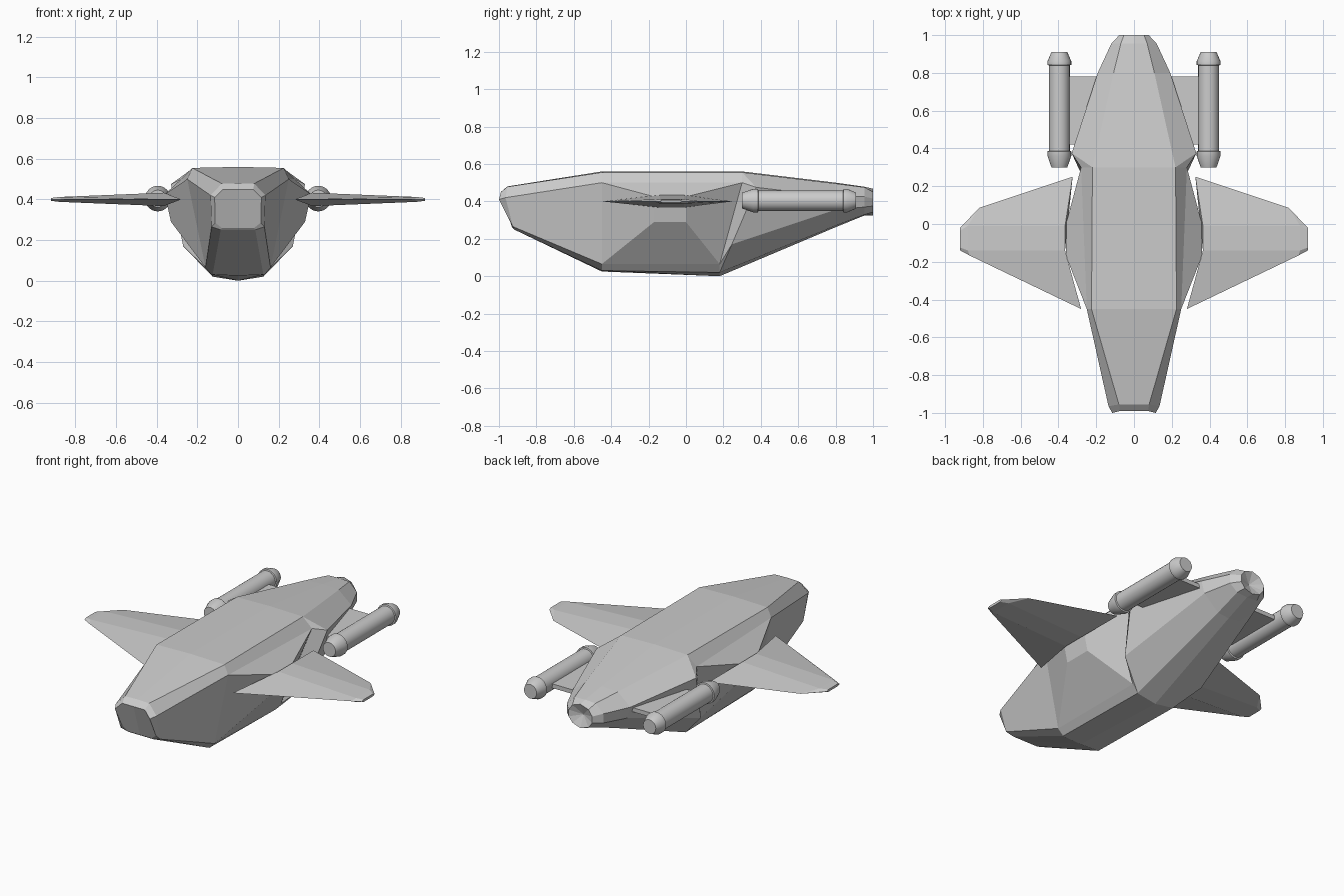
import bpy, bmesh, math

if "Cube" in bpy.data.objects:
    bpy.data.objects.remove(bpy.data.objects["Cube"])


def loft(name, rings, closed=True, caps=(True, True), skip=(), extra=None):
    """Skin point rings, then mirror the half model across x = 0."""
    bm = bmesh.new()
    vs = [[bm.verts.new(p) for p in r] for r in rings]
    n = len(rings[0])
    for i in range(len(vs) - 1):
        for j in range(n if closed else n - 1):
            if (i, j) not in skip:
                k = (j + 1) % n
                bm.faces.new((vs[i][j], vs[i][k], vs[i + 1][k], vs[i + 1][j]))
    if caps[0]:
        bm.faces.new(vs[0])
    if caps[1]:
        bm.faces.new(vs[-1])
    if extra:
        extra(bm, vs)
    bmesh.ops.remove_doubles(bm, verts=bm.verts, dist=0.0005)
    bmesh.ops.recalc_face_normals(bm, faces=bm.faces)
    me = bpy.data.meshes.new(name)
    bm.to_mesh(me)
    bm.free()
    ob = bpy.data.objects.new(name, me)
    bpy.context.collection.objects.link(ob)
    m = ob.modifiers.new("mirror", 'MIRROR')
    m.use_axis[0] = True
    m.merge_threshold = 0.0005
    return ob


# Hull half sections, nose to tail: top centre, top edge, shoulder, chine, keel edge, keel
hull = [
    [(0, -.99, .45), (.075, -.99, .45), (.115, -1, .41), (.112, -.937, .285), (.08, -.93, .26), (0, -.93, .26)],
    [(0, -.955, .48), (.08, -.955, .478), (.135, -.965, .42), (.13, -.925, .265), (.085, -.92, .25), (0, -.92, .25)],
    [(0, -.45, .56), (.225, -.45, .555), (.25, -.45, .5), (.16, -.45, .065), (.125, -.45, .03), (0, -.45, .025)],
    [(0, .3, .56), (.22, .3, .555), (.28, .3, .5), (.16, .18, .065), (.125, .18, .02), (0, .18, 0)],
    [(0, .3, .56), (.22, .3, .555), (.33, .375, .475), (.27, .245, .17), (.125, .18, .02), (0, .18, 0)],
    [(0, .8, .5), (.108, .8, .495), (.192, .8, .425), (.172, .8, .355), (.075, .8, .27), (0, .8, .262)],
    [(0, .955, .478), (.07, .955, .475), (.12, .955, .425), (.12, .955, .37), (.07, .955, .33), (0, .955, .325)],
    [(0, 1, .468), (.053, 1, .45), (.078, 1, .415), (.078, 1, .375), (.053, 1, .343), (0, 1, .325)],
    [(0, .97, .396)] * 6,
]


def wing_mount(bm, vs):
    # Raised pad on the hull side carrying the wing
    pad = [bm.verts.new(p) for p in
           ((.36, -.17, .425), (.36, 0, .425), (.33, 0, .29), (.33, -.17, .29))]
    base = [vs[2][2], vs[3][2], vs[3][3], vs[2][3]]
    bm.faces.new(pad)
    for i in range(4):
        k = (i + 1) % 4
        bm.faces.new((base[i], base[k], pad[k], pad[i]))


loft("hull", hull, closed=False, caps=(True, False), skip={(2, 2)}, extra=wing_mount)


# Wings: six-sided section from front edge, ridge pair, rear edge
def wing_ring(front, ridge1, ridge2, rear, t):
    z = .4
    return [(*front, z), (*ridge1, z + t), (*ridge2, z + t),
            (*rear, z), (*ridge2, z - t), (*ridge1, z - t)]


loft("wings", [
    wing_ring((.28, -.45), (.365, -.14), (.365, -.01), (.325, .25), .033),
    wing_ring((.87, -.167), (.88, -.14), (.88, -.01), (.82, .085), .012),
    wing_ring((.92, -.14), (.92, -.125), (.92, -.035), (.92, -.02), .007),
])

# Engine pods
prof = [(.30, .042), (.36, .063), (.385, .063), (.387, .055),
        (.84, .055), (.842, .063), (.862, .063), (.91, .042)]
N = 24
pods = loft("engine_pods", [
    [(.395 + r * math.cos(2 * math.pi * a / N), y, .404 + r * math.sin(2 * math.pi * a / N))
     for a in range(N)] for y, r in prof])
bpy.context.view_layer.objects.active = pods
pods.select_set(True)
bpy.ops.object.shade_smooth_by_angle(angle=math.radians(25))

# Flat pylons joining the pods to the hull
loft("pod_pylons", [[(x, y0, .39), (x, .78, .39), (x, .78, .415), (x, y0, .415)]
                    for x, y0 in ((.15, .42), (.36, .42))])
